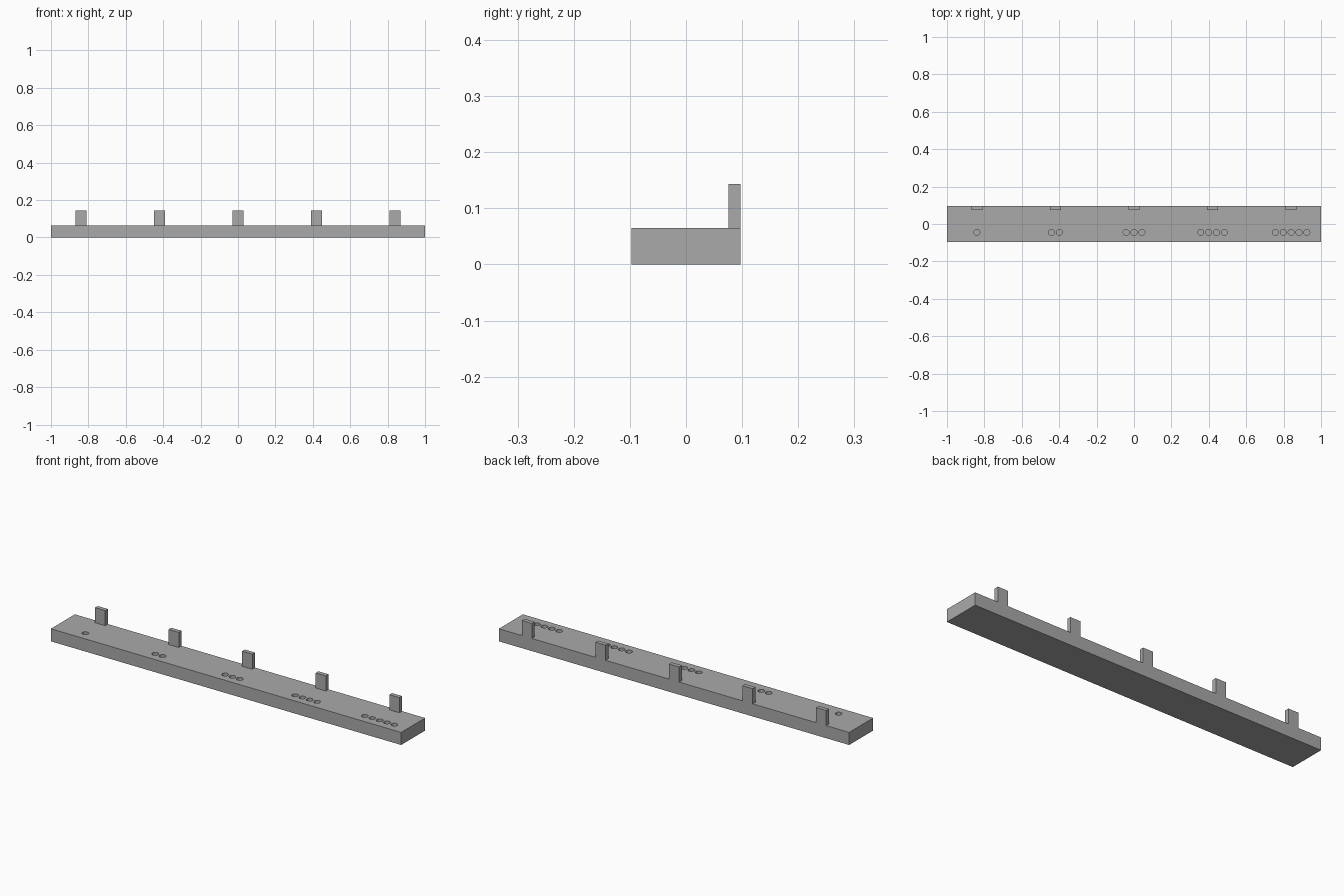
import bpy, bmesh, math
from mathutils import Matrix

if "Cube" in bpy.data.objects:
    bpy.data.objects.remove(bpy.data.objects["Cube"])

HALF_Y, BASE_H, TAB_TOP = 0.0975, 0.065, 0.143
TAB_W, TAB_T = 0.058, 0.022
STEP, HOLE_STEP, HOLE_R, HOLE_Y, HOLE_D = 0.42, 0.042, 0.016, -0.045, 0.032

grey = bpy.data.materials.new("grey plastic")
grey.diffuse_color = (0.4, 0.4, 0.4, 1)
grey.use_nodes = True
grey.node_tree.nodes["Principled BSDF"].inputs["Base Color"].default_value = grey.diffuse_color


def finish(name, bm):
    mesh = bpy.data.meshes.new(name)
    bm.to_mesh(mesh)
    bm.free()
    mesh.materials.append(grey)
    obj = bpy.data.objects.new(name, mesh)
    bpy.context.collection.objects.link(obj)
    return obj


def box(name, x0, x1, y0, y1, z0, z1):
    bm = bmesh.new()
    m = Matrix.Translation(((x0 + x1) / 2, (y0 + y1) / 2, (z0 + z1) / 2))
    m = m @ Matrix.Diagonal((x1 - x0, y1 - y0, z1 - z0, 1))
    bmesh.ops.create_cube(bm, size=1, matrix=m)
    return finish(name, bm)


# Long base bar
base = box("base_bar", -1, 1, -HALF_Y, HALF_Y, 0, BASE_H)

# Counting holes: one to five blind round pits in front of the tabs
bm = bmesh.new()
for i in range(5):
    for k in range(i + 1):
        x = (i - 2) * STEP + (k - i / 2) * HOLE_STEP
        bmesh.ops.create_cone(bm, cap_ends=True, segments=32, radius1=HOLE_R,
                              radius2=HOLE_R, depth=2 * HOLE_D,
                              matrix=Matrix.Translation((x, HOLE_Y, BASE_H)))
cutter = finish("hole_cutter", bm)
cutter.hide_render = True
cutter.hide_viewport = True
cut = base.modifiers.new("holes", 'BOOLEAN')
cut.operation = 'DIFFERENCE'
cut.solver = 'EXACT'
cut.object = cutter

# Upright tabs along the back edge
for i in range(5):
    x = (i - 2) * STEP
    box(f"back_tab_{i + 1}", x - TAB_W / 2, x + TAB_W / 2,
        HALF_Y - TAB_T, HALF_Y, BASE_H, TAB_TOP)

# Smooth hole walls, sharp edges elsewhere
bpy.context.view_layer.objects.active = base
base.select_set(True)
bpy.ops.object.modifier_apply(modifier="holes")
bpy.ops.object.shade_smooth_by_angle(angle=math.radians(30))
bpy.data.objects.remove(cutter)
